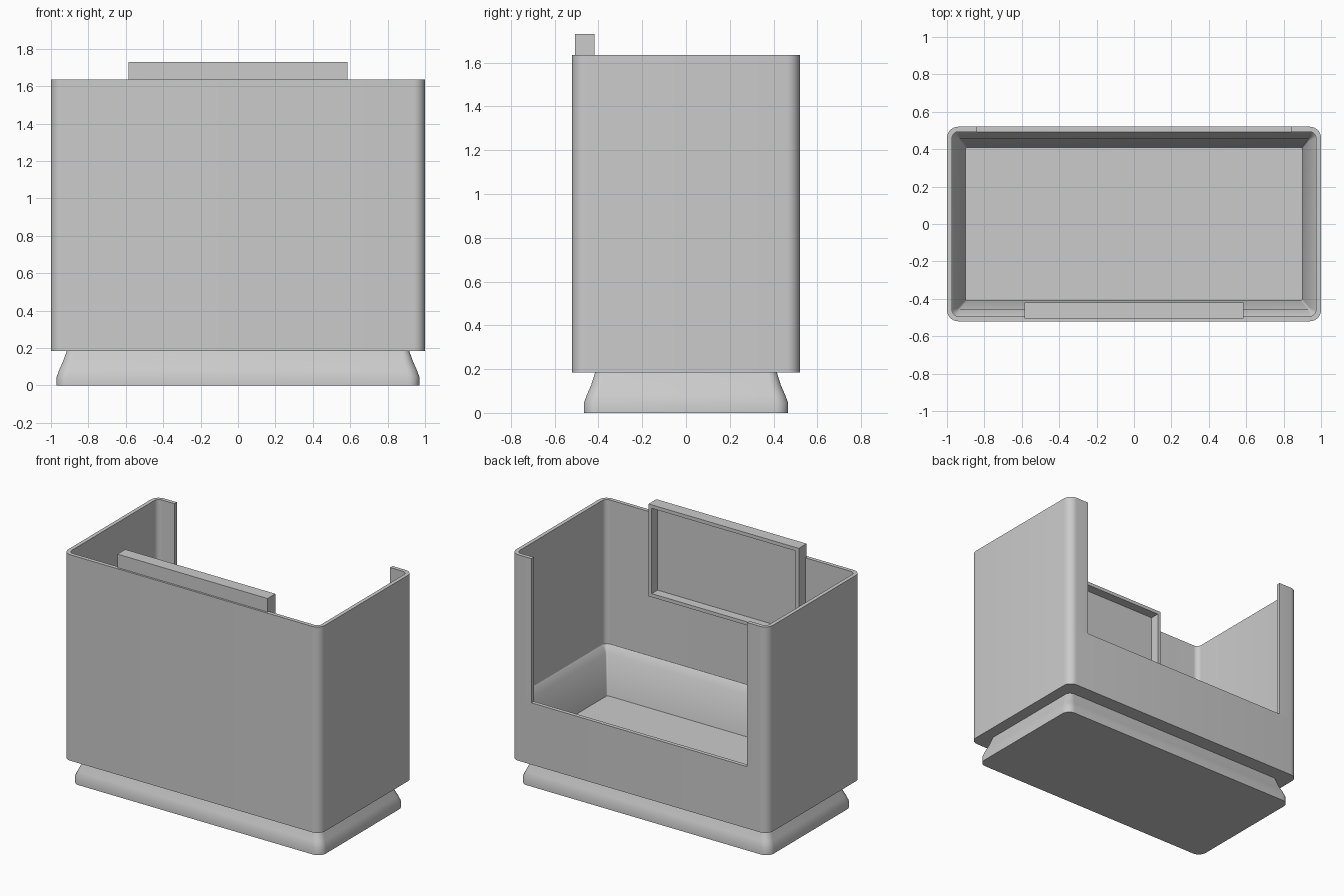
import bpy, bmesh
from math import cos, sin, radians

if "Cube" in bpy.data.objects:
    bpy.data.objects.remove(bpy.data.objects["Cube"])

HX, HY = 1.0, 0.52        # outer half sizes
RIM = 0.027               # wall thickness
GAP = 0.84                # half width of the back opening
Z0, Z1, Z2 = 0.185, 0.62, 1.635


def rounded_rect(hx, hy, r, n=8):
    """Counter-clockwise outline starting at the back left corner."""
    pts = []
    for i, (sx, sy) in enumerate([(-1, 1), (-1, -1), (1, -1), (1, 1)]):
        for k in range(n + 1):
            a = radians(90 + 90 * i + 90 * k / n)
            pts.append((sx * (hx - r) + r * cos(a), sy * (hy - r) + r * sin(a)))
    return pts


def make_object(name, bm, smooth=True):
    bmesh.ops.recalc_face_normals(bm, faces=bm.faces)
    mesh = bpy.data.meshes.new(name)
    bm.to_mesh(mesh)
    bm.free()
    ob = bpy.data.objects.new(name, mesh)
    bpy.context.collection.objects.link(ob)
    if smooth:
        bpy.ops.object.select_all(action='DESELECT')
        bpy.context.view_layer.objects.active = ob
        ob.select_set(True)
        bpy.ops.object.shade_smooth_by_angle(angle=radians(30))
    return ob


def loft(name, rings):
    """Skin a stack of rounded rectangles (hx, hy, radius, z), closing both ends."""
    bm = bmesh.new()
    loops = [[bm.verts.new((x, y, z)) for x, y in rounded_rect(hx, hy, r)]
             for hx, hy, r, z in rings]
    for a, b in zip(loops, loops[1:]):
        for i in range(len(a)):
            j = (i + 1) % len(a)
            bm.faces.new((a[i], a[j], b[j], b[i]))
    bm.faces.new(loops[0][::-1])
    bm.faces.new(loops[-1])
    return make_object(name, bm)


# Flared foot
loft("base", [(0.95, 0.45, 0.045, 0.0), (0.97, 0.467, 0.06, 0.0),
              (0.97, 0.467, 0.06, 0.045), (0.955, 0.452, 0.055, 0.085),
              (0.937, 0.434, 0.05, 0.125), (0.915, 0.415, 0.04, Z0)])

# Lower tub with a sloping ledge and a sunken tray
loft("tub", [(HX, HY, 0.06, Z0), (HX, HY, 0.06, Z1),
             (HX - RIM, HY - RIM, 0.035, Z1), (0.94, 0.458, 0.01, 0.57),
             (0.90, 0.41, 0.01, 0.30)])

# Upper wall, open at the back
bm = bmesh.new()
outlines = []
for inset, r in ((0, 0.06), (RIM, 0.035)):
    hy = HY - inset
    outlines.append([(-GAP, hy)] + rounded_rect(HX - inset, hy, r) + [(GAP, hy)])
outer, inner = outlines
faces = []
bottom = [[bm.verts.new((x, y, Z1)) for x, y in line] for line in (outer, inner)]
for i in range(len(outer) - 1):
    faces.append(bm.faces.new((bottom[0][i], bottom[0][i + 1],
                               bottom[1][i + 1], bottom[1][i])))
ext = bmesh.ops.extrude_face_region(bm, geom=faces, use_keep_orig=True)
top = [g for g in ext["geom"] if isinstance(g, bmesh.types.BMVert)]
bmesh.ops.translate(bm, vec=(0, 0, Z2 - Z1), verts=top)
wall = make_object("upper_wall", bm)
grey = bpy.data.materials.new("dark_grey")
grey.diffuse_color = (0.55, 0.55, 0.55, 1)
grey.use_nodes = True
grey.node_tree.nodes["Principled BSDF"].inputs["Base Color"].default_value = grey.diffuse_color
wall.data.materials.append(grey)

# Framed panel on the inside of the front wall, recessed from the back
bm = bmesh.new()
bmesh.ops.create_cube(bm, size=1)
bmesh.ops.scale(bm, vec=(1.17, 0.087, 0.65), verts=bm.verts)
bmesh.ops.translate(bm, vec=(0, -0.4625, 1.405), verts=bm.verts)
bm.normal_update()
back = max(bm.faces, key=lambda f: f.normal.y)
bmesh.ops.inset_region(bm, faces=[back], thickness=0.035)
panel = bmesh.ops.extrude_discrete_faces(bm, faces=[back])["faces"][0]
bmesh.ops.translate(bm, vec=(0, -0.065, 0), verts=panel.verts)
make_object("panel_frame", bm, smooth=False)
